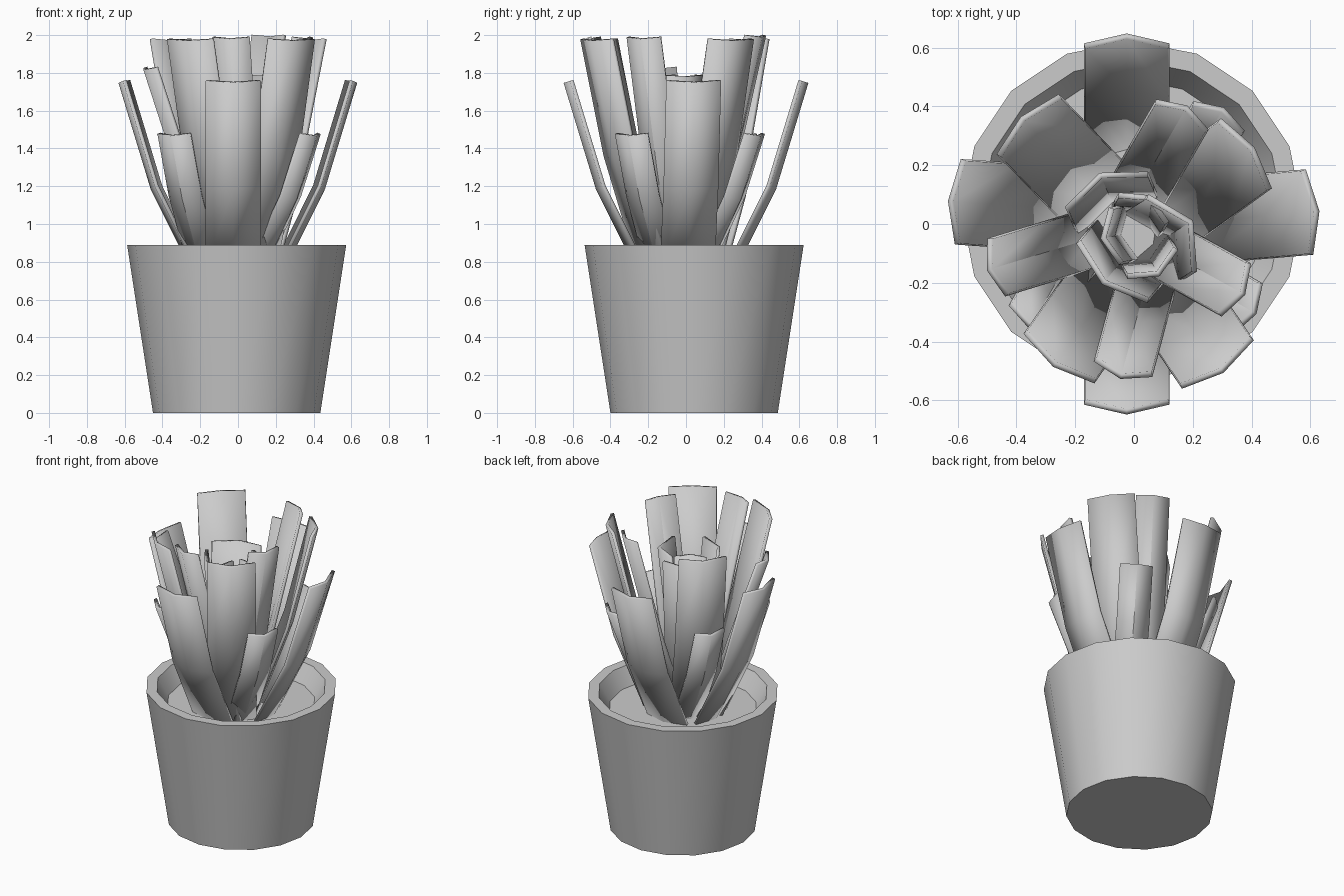
import bpy, bmesh, math
from mathutils import Vector

cube = bpy.data.objects.get("Cube")
if cube:
    bpy.data.objects.remove(cube, do_unlink=True)

grey = bpy.data.materials.new("plain_grey")
grey.use_nodes = True
colour = (0.6, 0.6, 0.6, 1)
grey.diffuse_color = colour
grey.node_tree.nodes["Principled BSDF"].inputs["Base Color"].default_value = colour


def add_object(name, bm):
    bmesh.ops.recalc_face_normals(bm, faces=bm.faces)
    mesh = bpy.data.meshes.new(name)
    bm.to_mesh(mesh)
    bm.free()
    mesh.materials.append(grey)
    obj = bpy.data.objects.new(name, mesh)
    bpy.context.collection.objects.link(obj)
    bpy.ops.object.select_all(action='DESELECT')
    obj.select_set(True)
    bpy.context.view_layer.objects.active = obj
    bpy.ops.object.shade_smooth_by_angle(angle=math.radians(30))
    return obj


def pot():
    """Tapered pot: outer wall, rim, inner wall and soil in one lathe."""
    bm = bmesh.new()
    sides = 16
    rings = []
    for r, z in [(0.443, 0), (0.58, 0.89), (0.515, 0.89), (0.45, 0.78)]:
        rings.append([bm.verts.new((-0.007 + r * math.cos(math.tau * i / sides),
                                    0.043 + r * math.sin(math.tau * i / sides), z))
                      for i in range(sides)])
    for low, high in zip(rings, rings[1:]):
        for i in range(sides):
            j = (i + 1) % sides
            bm.faces.new((low[i], low[j], high[j], high[i]))
    bm.faces.new(rings[0])
    bm.faces.new(rings[-1])
    add_object("pot", bm)


def leaf(name, x, y, facing, width, profile, fold=0.035):
    """Bent strip folded along its middle; profile lists (inset from tip, z)."""
    a = math.radians(facing)
    out = Vector((math.cos(a), math.sin(a), 0))
    side = Vector((-out.y, out.x, 0))
    up = Vector((0, 0, 1))
    path = [Vector((x, y, 0)) - out * inset + up * z for inset, z in profile]
    bm = bmesh.new()
    rows = []
    for i, p in enumerate(path):
        along = path[min(i + 1, len(path) - 1)] - path[max(i - 1, 0)]
        ridge = side.cross(along).normalized()
        if ridge.dot(out) < 0:
            ridge.negate()
        rows.append([bm.verts.new(q) for q in
                     (p - side * width / 2, p + ridge * fold, p + side * width / 2)])
    for low, high in zip(rows, rows[1:]):
        for i in range(2):
            bm.faces.new((low[i], low[i + 1], high[i + 1], high[i]))
    obj = add_object(name, bm)
    solid = obj.modifiers.new("thickness", 'SOLIDIFY')
    solid.thickness = 0.02
    solid.offset = 0


pot()

# Wide outer leaves
outer = [(0.38, 0.78), (0.17, 1.2), (0, 1.76)]
for name, x, y, facing in [("front", -0.025, -0.605, 270), ("back", -0.025, 0.605, 90),
                           ("left", 0.588, 0.04, 5), ("right", -0.59, 0.075, 176)]:
    leaf("outer_leaf_" + name, x, y, facing, 0.287, outer)

# Short diagonal leaves
short = [(0.32, 0.78), (0.12, 1.15), (0, 1.48)]
for name, x, y, facing in [("front_left", 0.38, -0.285, -30), ("front_right", -0.335, -0.32, 240),
                           ("back_left", 0.285, 0.36, 60), ("back_right", -0.37, 0.285, 150)]:
    leaf("short_leaf_" + name, x, y, facing, 0.195, short)

# Tall wide diagonal leaves
tall = [(0.36, 0.78), (0.15, 1.36), (0, 1.98)]
for name, x, y, facing in [("front_left", 0.28, -0.47, 304), ("front_right", -0.25, -0.45, 235),
                           ("back_left", 0.375, 0.235, 36), ("back_right", -0.355, 0.333, 134)]:
    leaf("tall_leaf_" + name, x, y, facing, 0.29, tall)

# Narrow tall leaves
for name, x, y, facing, top in [("front", -0.035, -0.485, 255, 1.99), ("right", -0.46, -0.145, 197, 1.83),
                                ("left", 0.34, -0.22, -29, 1.99), ("back", 0.16, 0.365, 60, 2.0)]:
    leaf("narrow_leaf_" + name, x, y, facing, 0.2,
         [(0.34, 0.78), (0.18, 1.3), (0, top)])

# Upright heart leaves
for i, (x, y, facing, width, fold) in enumerate([
        (0.125, -0.035, 32, 0.3, 0.08), (-0.07, -0.16, 230, 0.31, 0.05),
        (-0.09, 0.11, 113, 0.3, 0.06)]):
    leaf(f"heart_leaf_{i + 1}", x, y, facing, width, [(0.09, 0.78), (0.05, 1.3), (0, 1.79)], fold)
for i, (x, y, facing) in enumerate([(-0.06, -0.04, 190), (0.03, 0.05, 60), (0.06, -0.13, 300)]):
    leaf(f"bud_leaf_{i + 1}", x, y, facing, 0.19, [(0.05, 0.78), (0.03, 1.3), (0, 1.7)], 0.045)
